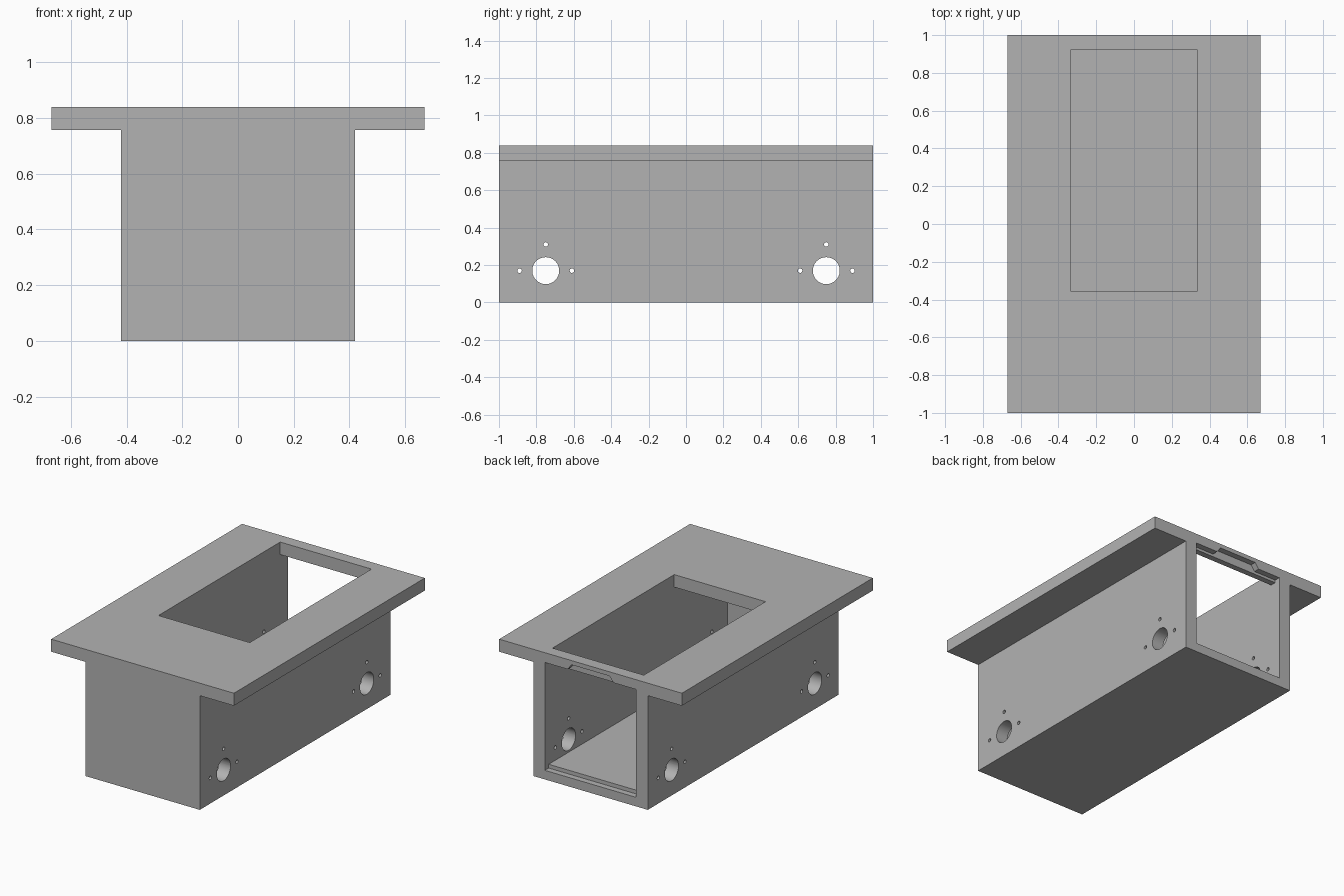
import bpy, bmesh, math
from mathutils import Matrix

if "Cube" in bpy.data.objects:
    bpy.data.objects.remove(bpy.data.objects["Cube"])

grey = bpy.data.materials.new("light grey")
grey.diffuse_color = (0.45, 0.45, 0.45, 1)
grey.use_nodes = True
grey.node_tree.nodes["Principled BSDF"].inputs["Base Color"].default_value = grey.diffuse_color


def prism(name, profile, axis, a, b):
    """Extrude a 2D profile from a to b along x (profile is y,z) or y (profile is x,z)."""
    place = (lambda p, t: (t, p[0], p[1])) if axis == "x" else (lambda p, t: (p[0], t, p[1]))
    bm = bmesh.new()
    lo = [bm.verts.new(place(p, a)) for p in profile]
    hi = [bm.verts.new(place(p, b)) for p in profile]
    n = len(profile)
    bm.faces.new(lo)
    bm.faces.new(hi)
    for i in range(n):
        j = (i + 1) % n
        bm.faces.new((lo[i], lo[j], hi[j], hi[i]))
    return finish(name, bm)


def finish(name, bm):
    bmesh.ops.recalc_face_normals(bm, faces=bm.faces[:])
    me = bpy.data.meshes.new(name)
    bm.to_mesh(me)
    bm.free()
    me.materials.append(grey)
    ob = bpy.data.objects.new(name, me)
    bpy.context.collection.objects.link(ob)
    return ob


def cut(target, cutter):
    """Subtract the cutter and throw it away."""
    cutter.hide_render = True
    mod = target.modifiers.new("cut", "BOOLEAN")
    mod.operation = "DIFFERENCE"
    mod.solver = "EXACT"
    mod.object = cutter
    bpy.context.view_layer.objects.active = target
    bpy.ops.object.modifier_apply(modifier=mod.name)
    bpy.data.objects.remove(cutter)


# Box with side flanges: a T section running front to back
half = [(0.42, 0), (0.42, 0.757), (0.67, 0.757), (0.67, 0.84)]
section = half + [(-x, z) for x, z in reversed(half)]
housing = prism("housing", section, "y", -1, 1)

# Cavity, top window and stepped rear opening share one side profile
cavity = [(-0.915, 0.085), (0.96, 0.085), (0.96, 0.06), (1.1, 0.06),
          (1.1, 0.775), (0.96, 0.775), (0.96, 0.757), (0.92, 0.757),
          (0.92, 0.95), (-0.355, 0.95), (-0.355, 0.757), (-0.915, 0.757)]
cut(housing, prism("cavity_cutter", cavity, "x", -0.335, 0.335))

# Latch notch over the rear opening
notch = [(-0.175, 0.765), (0.175, 0.765), (0.14, 0.812), (-0.14, 0.812)]
cut(housing, prism("notch_cutter", notch, "y", 0.96, 1.1))

# Large holes through both side walls, each with three screw holes
bm = bmesh.new()
for yc in (-0.75, 0.75):
    for dy, dz, r, seg in ((0, 0, 0.072, 48), (-0.14, 0, 0.012, 20),
                           (0.14, 0, 0.012, 20), (0, 0.14, 0.012, 20)):
        m = Matrix.Translation((0, yc + dy, 0.17 + dz)) @ Matrix.Rotation(math.pi / 2, 4, "Y")
        bmesh.ops.create_cone(bm, cap_ends=True, segments=seg, radius1=r, radius2=r,
                              depth=1.0, matrix=m)
cut(housing, finish("hole_cutter", bm))

# Smooth hole walls, sharp edges elsewhere
bpy.ops.object.select_all(action="DESELECT")
housing.select_set(True)
bpy.context.view_layer.objects.active = housing
bpy.ops.object.shade_smooth_by_angle(angle=math.radians(30))
